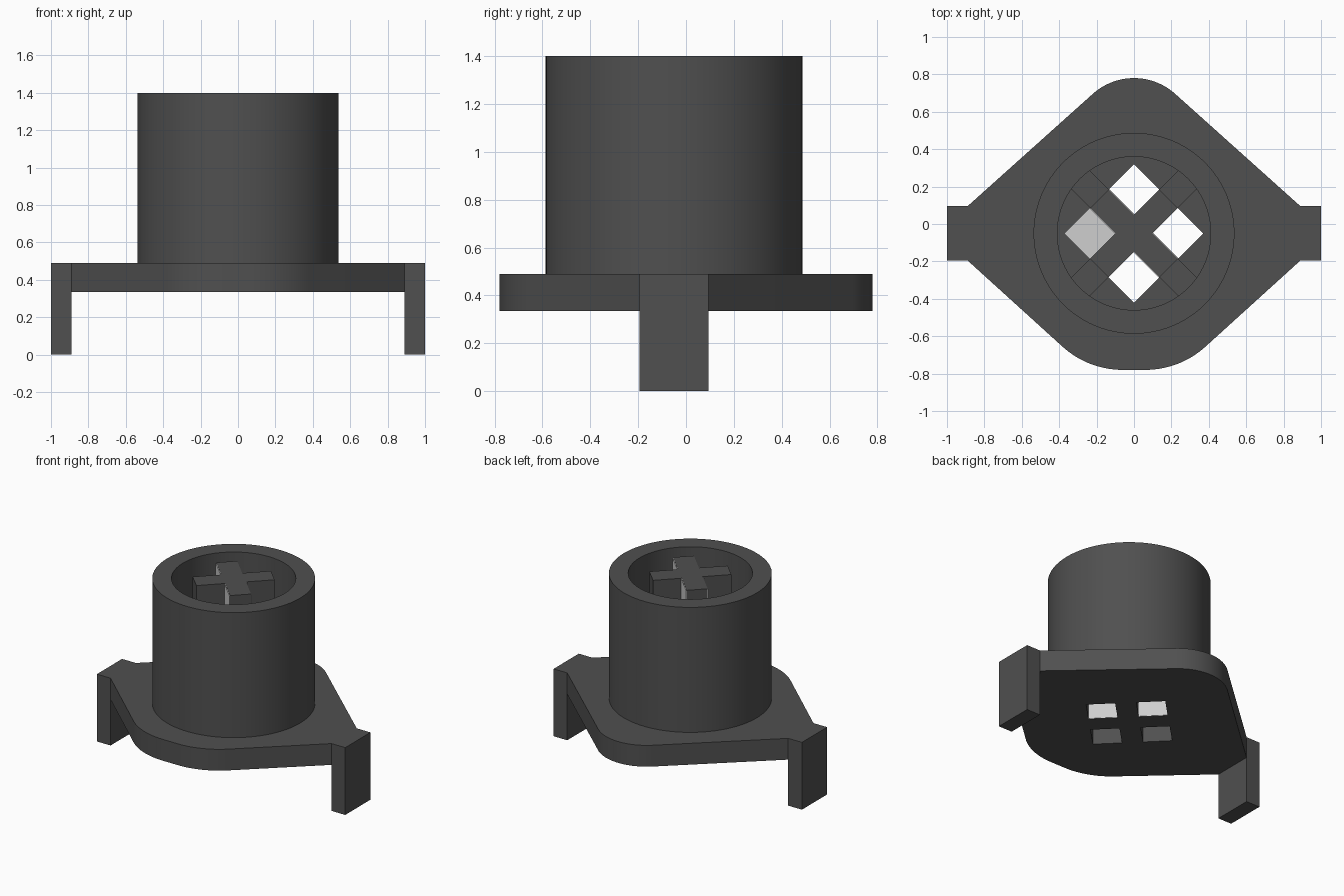
import bpy, bmesh, math
from mathutils import Matrix, Vector

if "Cube" in bpy.data.objects:
    bpy.data.objects.remove(bpy.data.objects["Cube"], do_unlink=True)

CENTRE = Vector((0, -0.05, 0))          # axis of the socket
TOP, DECK, UNDER = 1.4, 0.49, 0.335     # main heights
ARM_W, ARM_L = 0.07, 0.262              # half width and half length of the cross
BORE, OUTER = 0.41, 0.537
TURN = Matrix.Translation(CENTRE) @ Matrix.Rotation(math.radians(45), 4, "Z")


def material(name, value):
    m = bpy.data.materials.new(name)
    m.use_nodes = True
    colour = (value, value, value, 1)
    m.diffuse_color = colour
    m.node_tree.nodes["Principled BSDF"].inputs["Base Color"].default_value = colour
    return m


dark = material("dark grey", 0.08)
light = material("light grey", 0.62)


def finish(name, bm, mat, smooth=False):
    bmesh.ops.recalc_face_normals(bm, faces=bm.faces)
    mesh = bpy.data.meshes.new(name)
    bm.to_mesh(mesh)
    bm.free()
    mesh.materials.append(mat)
    ob = bpy.data.objects.new(name, mesh)
    bpy.context.collection.objects.link(ob)
    bpy.ops.object.select_all(action="DESELECT")
    ob.select_set(True)
    bpy.context.view_layer.objects.active = ob
    if smooth:
        bpy.ops.object.shade_smooth_by_angle(angle=math.radians(30))
    return ob


def add_box(bm, low, high, matrix=Matrix()):
    low, high = Vector(low), Vector(high)
    place = Matrix.Translation((low + high) / 2) @ Matrix.Diagonal((*(high - low), 1))
    bmesh.ops.create_cube(bm, size=1, matrix=matrix @ place)


def extrude_outline(bm, points, z0, z1):
    face = bm.faces.new([bm.verts.new((x, y, z0)) for x, y in points])
    new = bmesh.ops.extrude_face_region(bm, geom=[face])["geom"]
    bmesh.ops.translate(bm, vec=(0, 0, z1 - z0),
                        verts=[v for v in new if isinstance(v, bmesh.types.BMVert)])


def rounded_end(y_tip, radius, flat, side, steps=16):
    # Right half of a rounded plate end, from the tip out to the straight flank
    sweep = math.radians(42)
    return [(flat + radius * math.sin(sweep * i / steps),
             y_tip - side * radius * (1 - math.cos(sweep * i / steps)))
            for i in range(steps + 1)]


# Base plate: half outline mirrored across x
half = rounded_end(0.78, 0.33, 0, 1) + [(0.89, 0.095), (0.89, -0.195)]
half += rounded_end(-0.78, 0.48, 0.06, -1)[::-1]
outline = half + [(-x, y) for x, y in reversed(half) if x > 0.001]
bm = bmesh.new()
extrude_outline(bm, outline, UNDER, DECK)
plate = finish("base_plate", bm, dark)

# Four square openings through the plate, between the arms of the cross
bm = bmesh.new()
for i in range(4):
    spin = TURN @ Matrix.Rotation(math.pi / 2 * i, 4, "Z")
    add_box(bm, (ARM_W, ARM_W, 0.2), (ARM_L, ARM_L, 0.7), spin)
cutter = finish("opening_cutter", bm, dark)
cutter.hide_render = True
cut = plate.modifiers.new("openings", "BOOLEAN")
cut.operation, cut.solver, cut.object = "DIFFERENCE", "EXACT", cutter
bpy.context.view_layer.objects.active = plate
bpy.ops.object.modifier_apply(modifier=cut.name)
bpy.data.objects.remove(cutter, do_unlink=True)
plate.select_set(True)
bpy.ops.object.shade_smooth_by_angle(angle=math.radians(20))

# Side legs
for side, label in ((1, "left"), (-1, "right")):
    bm = bmesh.new()
    xs = sorted((side * 0.89, side * 1.0))
    add_box(bm, (xs[0], -0.195, 0), (xs[1], 0.095, DECK))
    finish(label + "_leg", bm, dark)

# Round socket wall, spun from its rectangular section
bm = bmesh.new()
section = [(BORE, DECK), (OUTER, DECK), (OUTER, TOP), (BORE, TOP)]
verts = [bm.verts.new((r, CENTRE.y, z)) for r, z in section]
edges = [bm.edges.new((verts[i], verts[(i + 1) % 4])) for i in range(4)]
bmesh.ops.spin(bm, geom=verts + edges, cent=CENTRE, axis=(0, 0, 1),
               angle=math.tau, steps=96, use_merge=True)
bmesh.ops.remove_doubles(bm, verts=bm.verts, dist=0.0001)
finish("socket_wall", bm, dark, smooth=True)

# Cross post
w, l = ARM_W, ARM_L
quarter = [(l, -w), (l, w), (w, w)]
cross = [tuple((Matrix.Rotation(math.pi / 2 * i, 2) @ Vector(p)))
         for i in range(4) for p in quarter]
bm = bmesh.new()
extrude_outline(bm, cross, DECK, TOP)
bm.transform(TURN)
finish("cross_post", bm, dark)

# Low ribs joining the cross to the socket wall
bm = bmesh.new()
for i in range(4):
    spin = TURN @ Matrix.Rotation(math.pi / 2 * i, 4, "Z")
    add_box(bm, (l, -w, DECK), (BORE + 0.01, w, DECK + 0.06), spin)
finish("floor_ribs", bm, dark)

# Light facings on two opposite flanks of the cross, running down the openings
bm = bmesh.new()
for i in (0, 2):
    spin = TURN @ Matrix.Rotation(math.pi / 2 * i, 4, "Z")
    for a, b in ((w, l), (-l, -w)):
        add_box(bm, (w, a, UNDER + 0.002), (w + 0.004, b, TOP - 0.002), spin)
finish("cross_facings", bm, light)

# Light plate closing the opening on the right side
bm = bmesh.new()
add_box(bm, (-l, w, DECK - 0.012), (-w, l, DECK - 0.004), TURN)
finish("opening_cover", bm, light)
